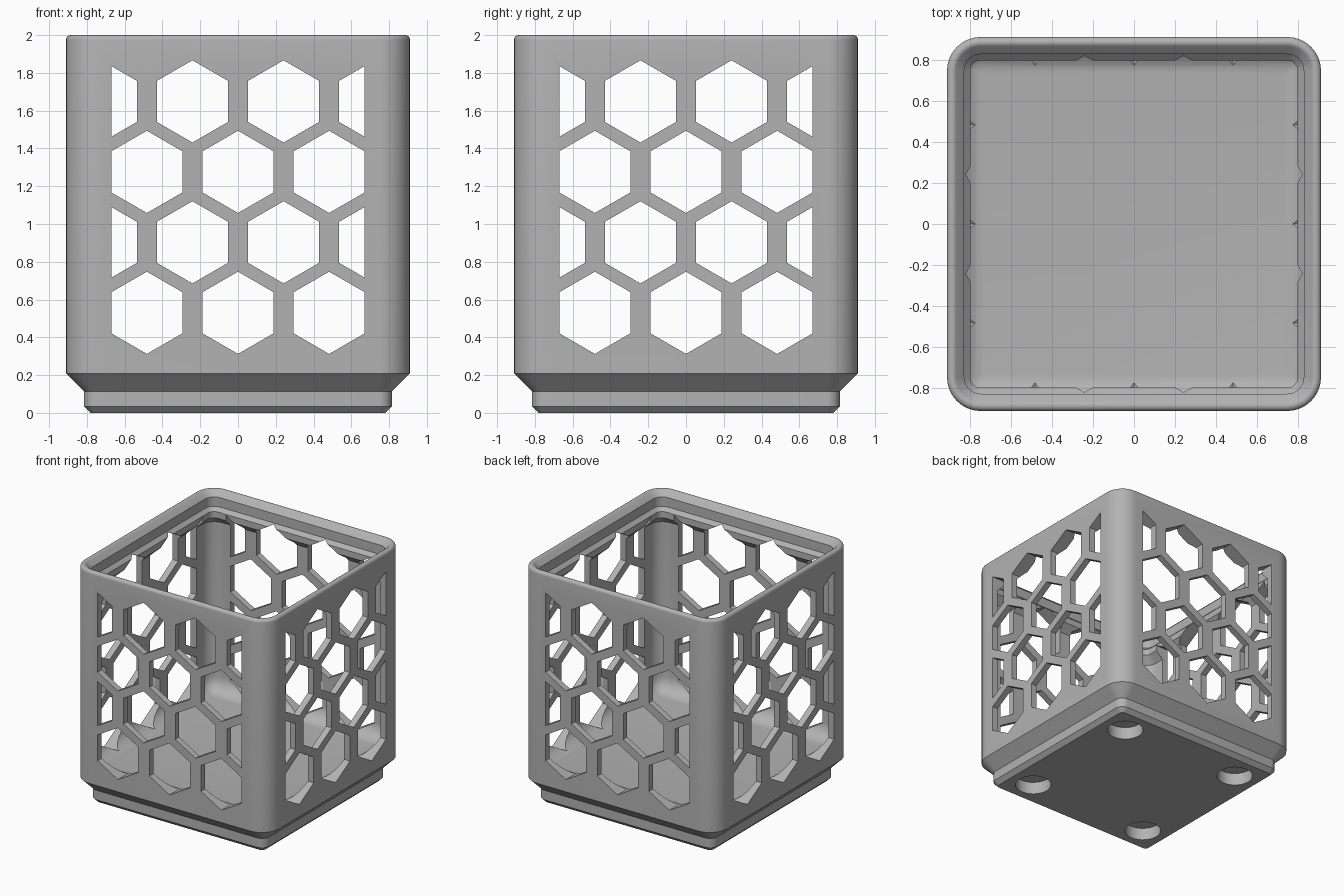
import bpy, bmesh, math

cube = bpy.data.objects.get("Cube")
if cube:
    bpy.data.objects.remove(cube, do_unlink=True)

HALF, CORNER, WALL, FLOOR = 0.911, 0.165, 0.053, 0.307

grey = bpy.data.materials.new("plain grey")
grey.use_nodes = True
colour = (0.45, 0.45, 0.45, 1)
grey.diffuse_color = colour
grey.node_tree.nodes["Principled BSDF"].inputs["Base Color"].default_value = colour


def make_object(name, bm):
    bmesh.ops.recalc_face_normals(bm, faces=bm.faces)
    mesh = bpy.data.meshes.new(name)
    bm.to_mesh(mesh)
    bm.free()
    mesh.materials.append(grey)
    obj = bpy.data.objects.new(name, mesh)
    bpy.context.collection.objects.link(obj)
    return obj


def rounded_square(bm, half, z, steps=8):
    """Ring of vertices whose corners stay concentric with the outer wall."""
    r = max(CORNER - (HALF - half), 0.008)
    ring = []
    for quarter in range(4):
        mid = math.radians(45 + 90 * quarter)
        cx = math.copysign(half - r, math.cos(mid))
        cy = math.copysign(half - r, math.sin(mid))
        for i in range(steps + 1):
            a = math.pi / 2 * (quarter + i / steps)
            ring.append(bm.verts.new((cx + r * math.cos(a), cy + r * math.sin(a), z)))
    return ring


def arc(cx, cz, r, start, end, steps):
    angles = [math.radians(start + (end - start) * i / steps) for i in range(steps + 1)]
    return [(cx + r * math.cos(a), cz + r * math.sin(a)) for a in angles]


# Bin section: stepped foot, outer wall, rounded lip, stacking recess, inner wall, floor
inner = HALF - WALL
ledge = 0.797
fillet = 0.12
profile = [(0.78, 0), (0.815, 0.035), (0.815, 0.114), (HALF, 0.209)]
profile += arc(HALF - 0.026, 1.974, 0.026, 0, 135, 8)
profile += [(0.827, 1.953), (0.827, 1.874), (ledge, 1.844),
            (ledge, 1.791), (inner, 1.791 - (inner - ledge))]
profile += arc(inner - fillet, FLOOR + fillet, fillet, 0, -90, 6)

bm = bmesh.new()
rings = [rounded_square(bm, h, z) for h, z in profile]
for low, high in zip(rings, rings[1:]):
    for i in range(len(low)):
        j = (i + 1) % len(low)
        bm.faces.new((low[i], low[j], high[j], high[i]))
bm.faces.new(rings[0])
bm.faces.new(rings[-1])
bin_body = make_object("storage_bin", bm)

# Honeycomb cutters, trimmed at the sides of the window panel
R, PITCH, ROW, LIMIT = 0.2175, 0.4825, 0.373, 0.67


def hexagon(cx, cz):
    apothem = R * math.sqrt(3) / 2
    left, right = max(cx - apothem, -LIMIT), min(cx + apothem, LIMIT)
    xs = [left] + ([cx] if left < cx < right else []) + [right]
    edge = [(x, R - abs(x - cx) / math.sqrt(3)) for x in xs]
    return [(x, cz + h) for x, h in edge] + [(x, cz - h) for x, h in reversed(edge)]


def honeycomb(name, along_x):
    bm = bmesh.new()
    for row in range(4):
        columns = (-1, 0, 1) if row % 2 == 0 else (-1.5, -0.5, 0.5, 1.5)
        for col in columns:
            outline = hexagon(col * PITCH, 0.53 + row * ROW)
            verts = [bm.verts.new((-1.1, u, z) if along_x else (u, -1.1, z))
                     for u, z in outline]
            face = bm.faces.new(verts)
            out = bmesh.ops.extrude_face_region(bm, geom=[face])["geom"]
            moved = [v for v in out if isinstance(v, bmesh.types.BMVert)]
            bmesh.ops.translate(bm, verts=moved,
                                vec=(2.2, 0, 0) if along_x else (0, 2.2, 0))
    return make_object(name, bm)


# Round magnet pockets under the foot
bm = bmesh.new()
for sx in (-1, 1):
    for sy in (-1, 1):
        made = bmesh.ops.create_cone(bm, cap_ends=True, segments=40,
                                     radius1=0.142, radius2=0.142, depth=0.21)
        bmesh.ops.translate(bm, verts=made["verts"], vec=(sx * 0.571, sy * 0.571, 0))
pockets = make_object("pocket_cutter", bm)

cutters = [honeycomb("front_back_cutter", False), honeycomb("side_cutter", True), pockets]
for cutter in cutters:
    mod = bin_body.modifiers.new(cutter.name, "BOOLEAN")
    mod.operation = "DIFFERENCE"
    mod.solver = "EXACT"
    mod.object = cutter

# Apply the cuts, drop the cutters and shade the bin
bpy.ops.object.select_all(action="DESELECT")
bpy.context.view_layer.objects.active = bin_body
bin_body.select_set(True)
for cutter in cutters:
    bpy.ops.object.modifier_apply(modifier=cutter.name)
for cutter in cutters:
    bpy.data.objects.remove(cutter, do_unlink=True)
bpy.ops.object.shade_smooth_by_angle(angle=math.radians(25))
